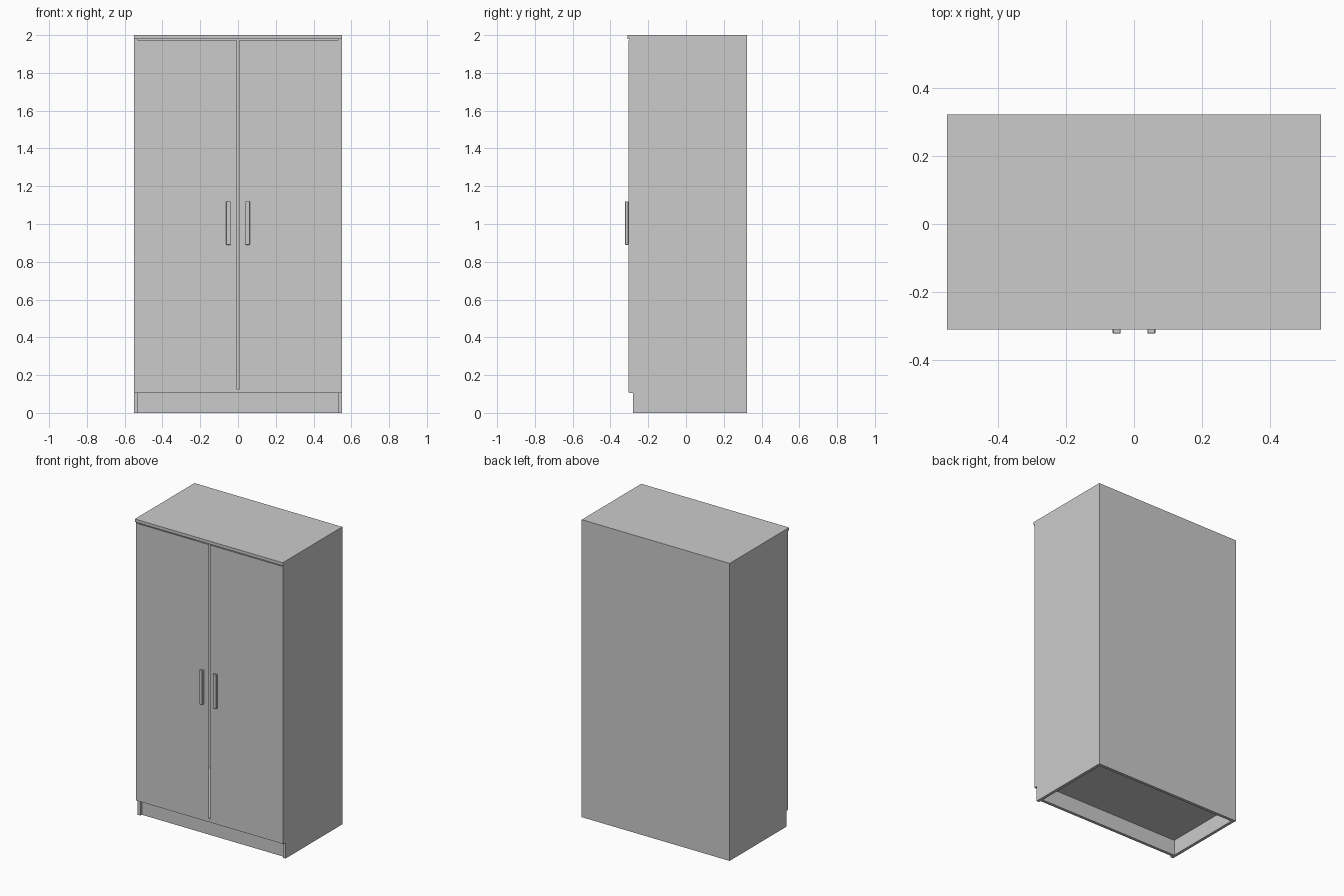
import bpy
import bmesh

cube = bpy.data.objects.get("Cube")
if cube:
    bpy.data.objects.remove(cube, do_unlink=True)

grey = bpy.data.materials.new("light_grey")
grey.use_nodes = True
colour = (0.6, 0.6, 0.6, 1)
grey.diffuse_color = colour
grey.node_tree.nodes["Principled BSDF"].inputs["Base Color"].default_value = colour

# Overall sizes
HALF_W, BACK, BOARD = 0.55, 0.322, 0.02
CARCASS_FRONT, DOOR_FRONT, TOP_FRONT = -0.30, -0.305, -0.31
TOE_FRONT, TOE_H, HEIGHT = -0.28, 0.105, 2.0
INNER_W = HALF_W - BOARD


def make_object(name, bm):
    bmesh.ops.recalc_face_normals(bm, faces=bm.faces)
    mesh = bpy.data.meshes.new(name)
    bm.to_mesh(mesh)
    bm.free()
    mesh.materials.append(grey)
    obj = bpy.data.objects.new(name, mesh)
    bpy.context.collection.objects.link(obj)
    return obj


def prism(name, profile, x0, x1):
    """Extrude a (y, z) profile from x0 to x1."""
    bm = bmesh.new()
    face = bm.faces.new([bm.verts.new((x0, y, z)) for y, z in profile])
    side = bmesh.ops.extrude_face_region(bm, geom=[face])["geom"]
    verts = [v for v in side if isinstance(v, bmesh.types.BMVert)]
    bmesh.ops.translate(bm, verts=verts, vec=(x1 - x0, 0, 0))
    return make_object(name, bm)


def board(name, x, y, z):
    profile = [(y[0], z[0]), (y[1], z[0]), (y[1], z[1]), (y[0], z[1])]
    return prism(name, profile, x[0], x[1])


# Side panels with a toe notch, doors and handles, one set per side
side_profile = [(TOE_FRONT, 0), (BACK, 0), (BACK, HEIGHT - BOARD),
                (CARCASS_FRONT, HEIGHT - BOARD), (CARCASS_FRONT, TOE_H),
                (TOE_FRONT, TOE_H)]
for label, s in (("left", 1), ("right", -1)):
    prism(label + "_side_panel", side_profile, s * INNER_W, s * HALF_W)
    board(label + "_door", (s * 0.004, s * 0.547),
          (DOOR_FRONT, CARCASS_FRONT), (TOE_H + 0.002, 1.972))
    handle = board(label + "_handle", (s * 0.039, s * 0.063),
                   (-0.322, DOOR_FRONT), (0.89, 1.12))
    bevel = handle.modifiers.new("softened_edges", "BEVEL")
    bevel.width = 0.002

# Top, floor, back and recessed kickboard
board("top_panel", (-HALF_W, HALF_W), (TOP_FRONT, BACK), (HEIGHT - BOARD, HEIGHT))
board("floor_panel", (-INNER_W, INNER_W), (CARCASS_FRONT, BACK - BOARD),
      (TOE_H, TOE_H + BOARD))
board("back_panel", (-INNER_W, INNER_W), (BACK - BOARD, BACK), (0, HEIGHT - BOARD))
board("kickboard", (-INNER_W, INNER_W), (-0.265, -0.245), (0, TOE_H))
